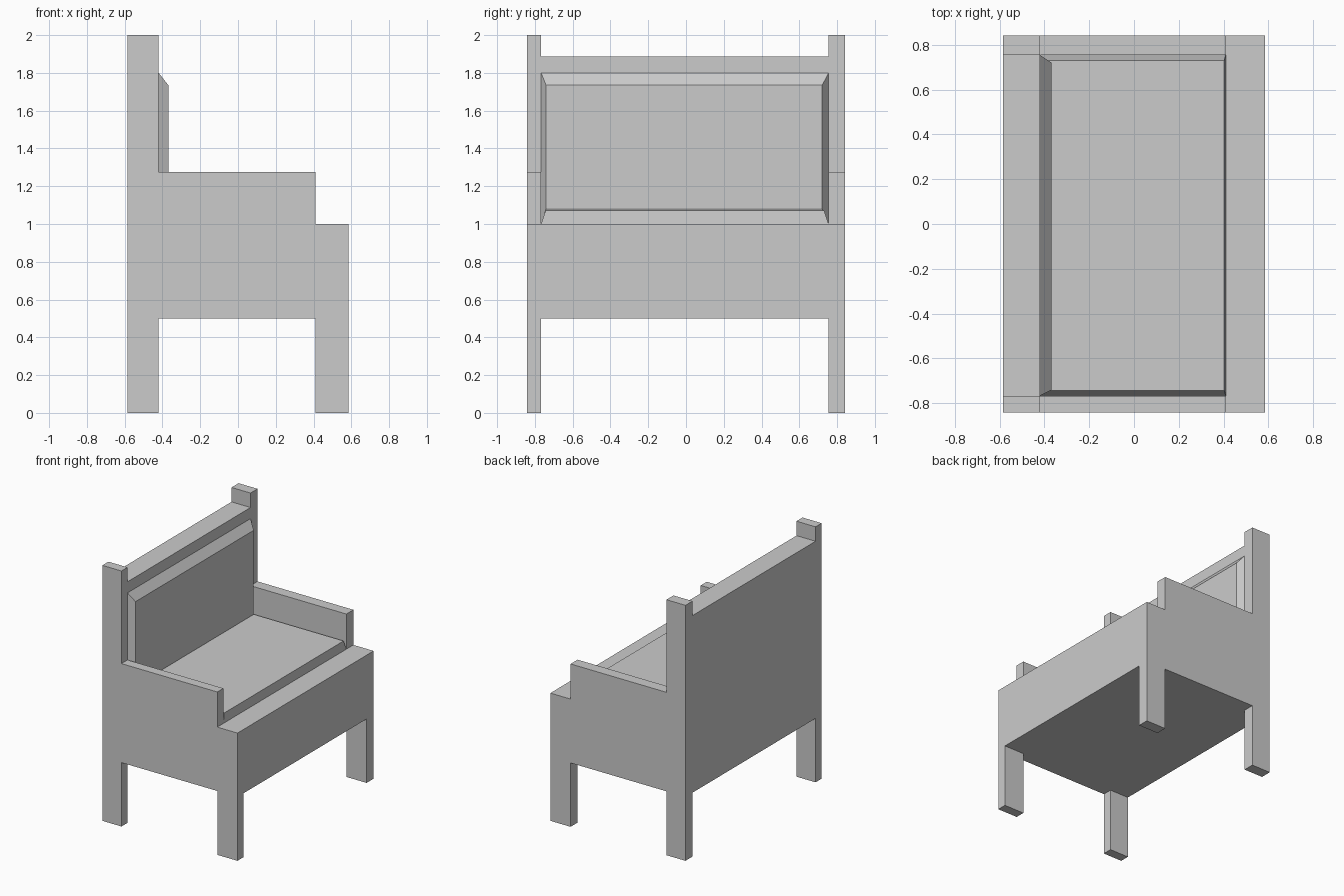
import bpy
import bmesh
from mathutils import Vector

cube = bpy.data.objects.get("Cube")
if cube:
    bpy.data.objects.remove(cube)

# Plain grey material
grey = bpy.data.materials.new("plain_grey")
grey.use_nodes = True
colour = (0.6, 0.6, 0.6, 1)
grey.diffuse_color = colour
grey.node_tree.nodes["Principled BSDF"].inputs["Base Color"].default_value = colour

# Shared dimensions: the bench faces +x
BACK, BACK_IN, FRONT_IN, FRONT = -0.585, -0.42, 0.41, 0.585
RIGHT, RIGHT_IN, LEFT_IN, LEFT = -0.842, -0.767, 0.755, 0.842
UNDER, SEAT, ARM, RAIL, TOP = 0.5, 1.0, 1.275, 1.887, 2.0


def finish(name, bm):
    bmesh.ops.recalc_face_normals(bm, faces=bm.faces)
    mesh = bpy.data.meshes.new(name)
    bm.to_mesh(mesh)
    bm.free()
    mesh.materials.append(grey)
    obj = bpy.data.objects.new(name, mesh)
    bpy.context.collection.objects.link(obj)
    return obj


def extrude_profile(name, points, y0, y1):
    """Extrude an (x, z) outline from y0 to y1."""
    bm = bmesh.new()
    face = bm.faces.new([bm.verts.new((x, y0, z)) for x, z in points])
    result = bmesh.ops.extrude_face_region(bm, geom=[face])
    moved = [v for v in result["geom"] if isinstance(v, bmesh.types.BMVert)]
    bmesh.ops.translate(bm, verts=moved, vec=Vector((0, y1 - y0, 0)))
    return finish(name, bm)


def tapered_pad(name, base, top):
    """Join two four-cornered loops into a pad with sloping sides."""
    bm = bmesh.new()
    lower = [bm.verts.new(p) for p in base]
    upper = [bm.verts.new(p) for p in top]
    bm.faces.new(lower)
    bm.faces.new(upper)
    for i in range(4):
        j = (i + 1) % 4
        bm.faces.new((lower[i], lower[j], upper[j], upper[i]))
    return finish(name, bm)


def seat_loop(x0, x1, y0, y1, z):
    return [(x0, y0, z), (x1, y0, z), (x1, y1, z), (x0, y1, z)]


def back_loop(x, y0, y1, z0, z1):
    return [(x, y0, z0), (x, y1, z0), (x, y1, z1), (x, y0, z1)]


# End frames: tall back post, armrest, front post and both legs
end_outline = [
    (BACK, 0), (BACK_IN, 0), (BACK_IN, UNDER), (FRONT_IN, UNDER),
    (FRONT_IN, 0), (FRONT, 0), (FRONT, SEAT), (FRONT_IN, SEAT),
    (FRONT_IN, ARM), (BACK_IN, ARM), (BACK_IN, TOP), (BACK, TOP),
]
extrude_profile("right_end_frame", end_outline, RIGHT, RIGHT_IN)
extrude_profile("left_end_frame", end_outline, LEFT_IN, LEFT)

# Seat box and backrest between the ends
body_outline = [
    (BACK, UNDER), (FRONT, UNDER), (FRONT, SEAT),
    (BACK_IN, SEAT), (BACK_IN, RAIL), (BACK, RAIL),
]
extrude_profile("seat_box_and_backrest", body_outline, RIGHT_IN, LEFT_IN)

# Cushions with sloping edges
tapered_pad("seat_cushion",
            seat_loop(BACK_IN, FRONT_IN, RIGHT_IN, LEFT_IN, SEAT),
            seat_loop(BACK_IN, 0.403, -0.743, 0.731, 1.072))
tapered_pad("back_cushion",
            back_loop(BACK_IN, RIGHT_IN, LEFT_IN, SEAT, 1.8),
            back_loop(-0.369, -0.741, 0.721, 1.081, 1.735))
